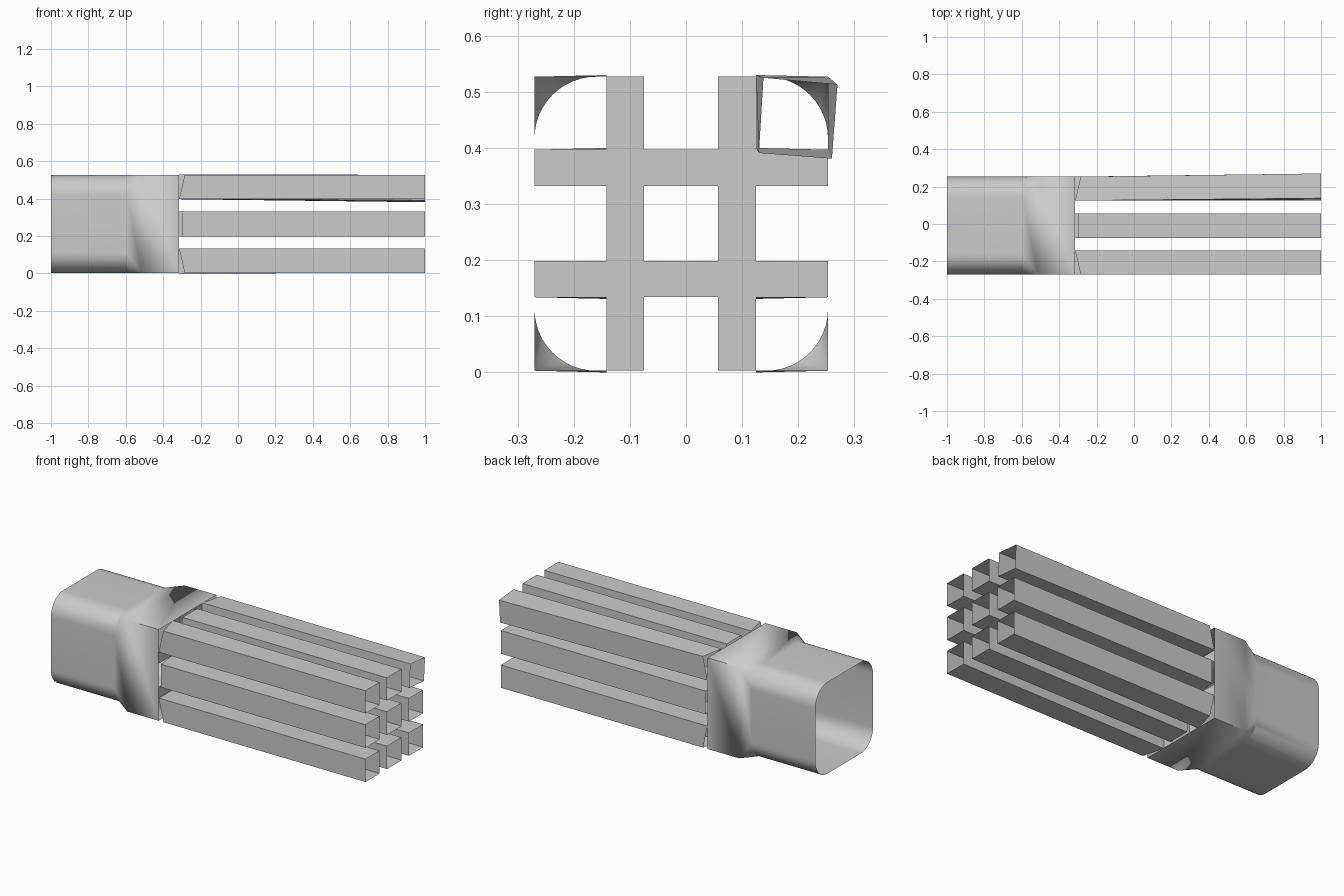
import bpy, math

if "Cube" in bpy.data.objects:
    bpy.data.objects.remove(bpy.data.objects["Cube"])

grey = bpy.data.materials.new("plain grey")
grey.diffuse_color = (0.6, 0.6, 0.6, 1)
grey.use_nodes = True
grey.node_tree.nodes["Principled BSDF"].inputs["Base Color"].default_value = grey.diffuse_color

Y = [(-0.27, -0.142), (-0.075, 0.057), (0.125, 0.253)]
Z = [(0.003, 0.134), (0.199, 0.332), (0.397, 0.527)]
X_BACK, X_ROUND, X_TIP, X_PLATE, X_END = -1.0, -0.595, -0.515, -0.315, 1.0
RAD, SEG = 0.11, 12


def make(name, verts, faces):
    me = bpy.data.meshes.new(name)
    me.from_pydata(verts, [], faces)
    me.materials.append(grey)
    for p in me.polygons:
        p.use_smooth = True
    me.set_sharp_from_angle(angle=math.radians(25))
    ob = bpy.data.objects.new(name, me)
    bpy.context.collection.objects.link(ob)
    return ob


# Sleeve: rounded square tube whose corners flare out to sharp points
y0, y1, z0, z1 = Y[0][0], Y[2][1], Z[0][0], Z[2][1]
corners = [(y1, z1, 1, 1), (y0, z1, -1, 1), (y0, z0, -1, -1), (y1, z0, 1, -1)]
ring = []
for i, (cy, cz, sy, sz) in enumerate(corners):
    for k in range(SEG + 1):
        a = math.pi / 2 * (i + k / SEG)
        ring.append((cy - sy * RAD + RAD * math.cos(a), cz - sz * RAD + RAD * math.sin(a)))
n = len(ring)
verts = [(x, y, z) for x in (X_BACK, X_ROUND) for y, z in ring]
verts += [(x, c[0], c[1]) for x in (X_TIP, X_PLATE) for c in corners]
tip, end = 2 * n, 2 * n + 4
faces = []
for j in range(n):
    k = (j + 1) % n
    faces.append((j, n + j, n + k, k))
    c, c2 = j // (SEG + 1), k // (SEG + 1)
    if c == c2:
        faces.append((n + j, tip + c, n + k))            # corner fan
    else:
        faces.append((n + j, tip + c, tip + c2, n + k))  # flat side
        faces.append((tip + c, end + c, end + c2, tip + c2))
make("sleeve", verts, faces)

# Divider plate: crossing strips that leave nine square openings
ys = [v for p in Y for v in p]
zs = [v for p in Z for v in p]
verts = [(X_PLATE, y, z) for z in zs for y in ys]
faces = [(r * 6 + c, r * 6 + c + 1, r * 6 + c + 7, r * 6 + c + 6)
         for r in range(5) for c in range(5) if r % 2 or c % 2]
make("divider_plate", verts, faces)

# Nine open square tubes, outer ends at the plate cut back a little
twisted = [(0.130, 0.391), (0.260, 0.381), (0.270, 0.513), (0.138, 0.525)]
for r, (za, zb) in enumerate(Z):
    for c, (ya, yb) in enumerate(Y):
        start, finish = [], []
        for iy, iz in ((0, 0), (1, 0), (1, 1), (0, 1)):
            y, z = (ya, yb)[iy], (za, zb)[iz]
            oy = c != 1 and iy == c // 2      # on the outer side in y
            oz = r != 1 and iz == r // 2      # on the outer side in z
            x = X_PLATE
            if r != 1 and c != 1:
                x += 0.03 if oy and oz else 0
                dz = 0 if oy else (r - 1) * 0.003
            else:
                x += 0.015 if oy or oz else 0
                dz = 0
            start.append((x, y, z + dz))
            finish.append((X_END, y, z))
        if r == 2 and c == 2:                 # one tube is slightly twisted
            finish = [(X_END, y, z) for y, z in twisted]
        make(f"tube_{r}_{c}", start + finish,
             [(i, (i + 1) % 4, 4 + (i + 1) % 4, 4 + i) for i in range(4)])
